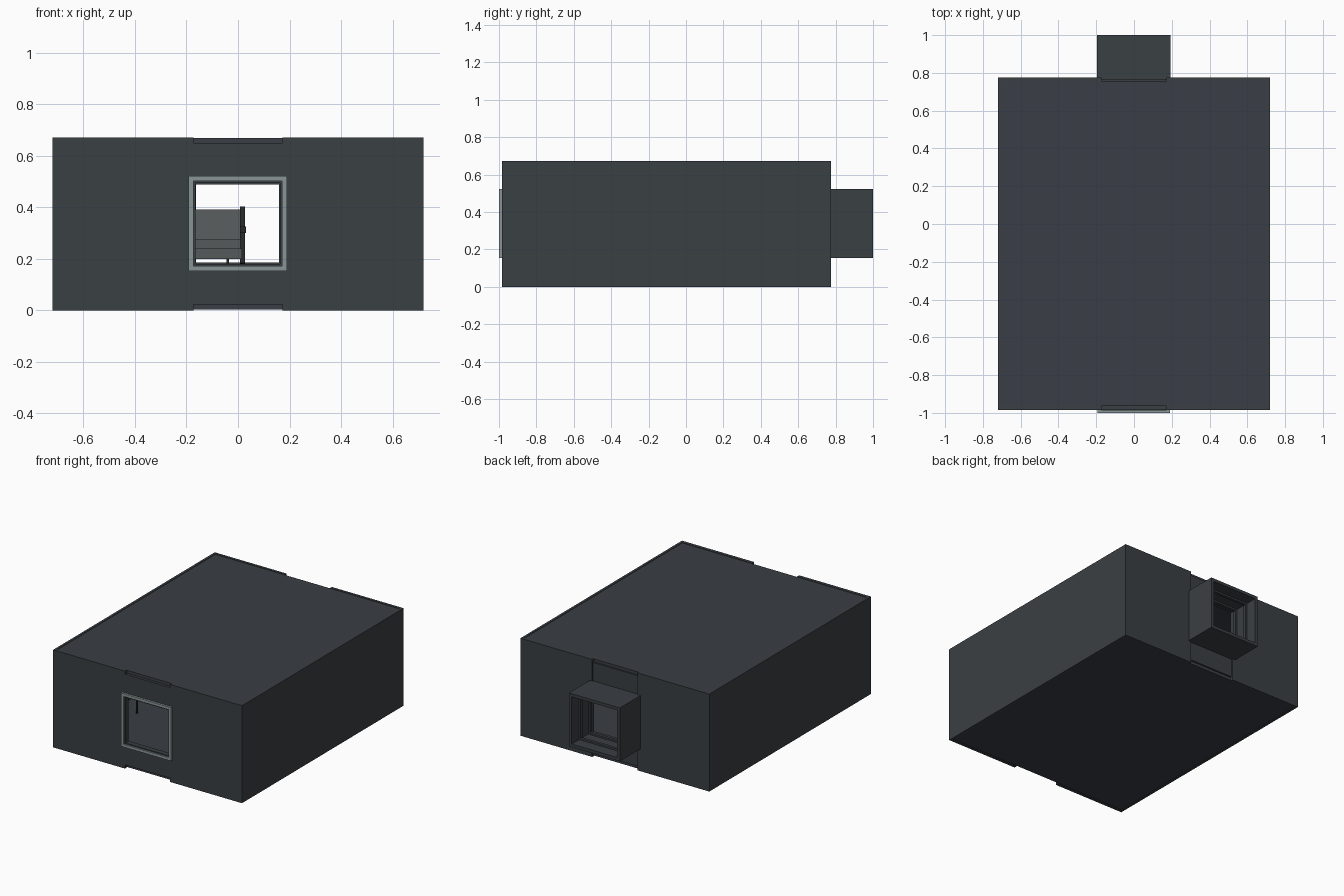
import bpy, bmesh, math

if "Cube" in bpy.data.objects:
    bpy.data.objects.remove(bpy.data.objects["Cube"])


def material(name, r, g, b):
    m = bpy.data.materials.new(name)
    m.diffuse_color = (r, g, b, 1)
    m.use_nodes = True
    m.node_tree.nodes["Principled BSDF"].inputs["Base Color"].default_value = m.diffuse_color
    return m


WALL = material("dark slate wall", 0.042, 0.050, 0.057)
ROOF = material("blue slate slab", 0.041, 0.047, 0.058)
FRAME = material("pale grey frame", 0.25, 0.30, 0.30)
SEAT = material("mid grey upholstery", 0.09, 0.10, 0.10)
METAL = material("near black metal", 0.02, 0.022, 0.024)


def box(name, x, y, z, mat, tilt=0):
    """Box from (min, max) ranges, optionally tilted about x."""
    bm = bmesh.new()
    bmesh.ops.create_cube(bm, size=1)
    size = [r[1] - r[0] for r in (x, y, z)]
    bmesh.ops.scale(bm, vec=size, verts=bm.verts)
    me = bpy.data.meshes.new(name)
    bm.to_mesh(me)
    bm.free()
    me.materials.append(mat)
    ob = bpy.data.objects.new(name, me)
    ob.location = [sum(r) / 2 for r in (x, y, z)]
    ob.rotation_euler.x = tilt
    bpy.context.collection.objects.link(ob)
    return ob


def ring(name, x, y, z, t, mat):
    """Square tube along y with wall thickness t."""
    bm = bmesh.new()

    def loop(yy, d):
        return [bm.verts.new((a, yy, b)) for a, b in (
            (x[0] + d, z[0] + d), (x[1] - d, z[0] + d),
            (x[1] - d, z[1] - d), (x[0] + d, z[1] - d))]
    loops = [loop(y[0], 0), loop(y[1], 0), loop(y[1], t), loop(y[0], t)]
    for k in range(4):
        a, b = loops[k], loops[(k + 1) % 4]
        for i in range(4):
            j = (i + 1) % 4
            bm.faces.new((a[i], a[j], b[j], b[i]))
    bmesh.ops.recalc_face_normals(bm, faces=bm.faces)
    me = bpy.data.meshes.new(name)
    bm.to_mesh(me)
    bm.free()
    me.materials.append(mat)
    ob = bpy.data.objects.new(name, me)
    bpy.context.collection.objects.link(ob)


X, X_IN = 0.72, 0.703
Y0, Y1 = -0.985, 0.775
H, G = 0.672, 0.173           # wall height, half width of the openings

# floor and roof slabs
for name, z in (("floor", (0.003, 0.024)), ("roof", (0.649, 0.669))):
    box(name, (-X_IN, X_IN), (Y0 + 0.022, Y1 - 0.018), z, ROOF)

# side walls
for s, n in ((-1, "left"), (1, "right")):
    box(n + "_wall", sorted((s * X_IN, s * X)), (Y0, Y1), (0, H), WALL)

# end walls: two full panels, with shorter panels over and under the opening
for n, y, yp in (("front", (Y0, Y0 + 0.022), (Y0 + 0.003, Y0 + 0.022)),
                 ("back", (Y1 - 0.018, Y1), (Y1 - 0.018, Y1 - 0.007))):
    for s, side in ((-1, "left"), (1, "right")):
        box(f"{n}_wall_{side}", sorted((s * G, s * X_IN)), y, (0, H), WALL)
    box(n + "_panel_lower", (-G, G), yp, (0.024, 0.17), WALL)
    box(n + "_panel_upper", (-G, G), yp, (0.507, 0.649), WALL)

# front window frame with a dark inner lining
ring("window_frame", (-0.192, 0.19), (-1.0, Y0), (0.154, 0.522), 0.019, FRAME)
ring("window_lining", (-0.173, 0.171), (-0.99, -0.955), (0.173, 0.503), 0.008, WALL)

# back tunnel with stepped inner frames
ring("tunnel", (-0.196, 0.192), (Y1 - 0.012, 1.0), (0.154, 0.522), 0.021, WALL)
for i, y in enumerate((0.80, 0.90)):
    ring(f"tunnel_rib_{i}", (-0.176, 0.172), (y, y + 0.02), (0.174, 0.502), 0.013, WALL)

# bench inside the room
box("bench_seat", (-0.60, 0.015), (-0.36, 0.0), (0.20, 0.24), SEAT)
box("bench_cushion", (-0.60, 0.01), (-0.35, 0.0), (0.24, 0.275), SEAT)
box("bench_back", (-0.60, 0.015), (-0.02, 0.02), (0.24, 0.39), SEAT, -0.15)
for s, x in (("left", -0.63), ("right", 0.008)):
    box("arm_rest_" + s, (x, x + 0.024), (-0.34, 0.0), (0.30, 0.325), METAL)
    box("arm_support_" + s, (x, x + 0.02), (-0.08, -0.03), (0.18, 0.40), METAL, -0.15)
for x in (-0.55, -0.04):
    for y in (-0.32, -0.05):
        box("bench_leg", (x - 0.005, x + 0.005), (y, y + 0.01), (0.024, 0.20), METAL)
